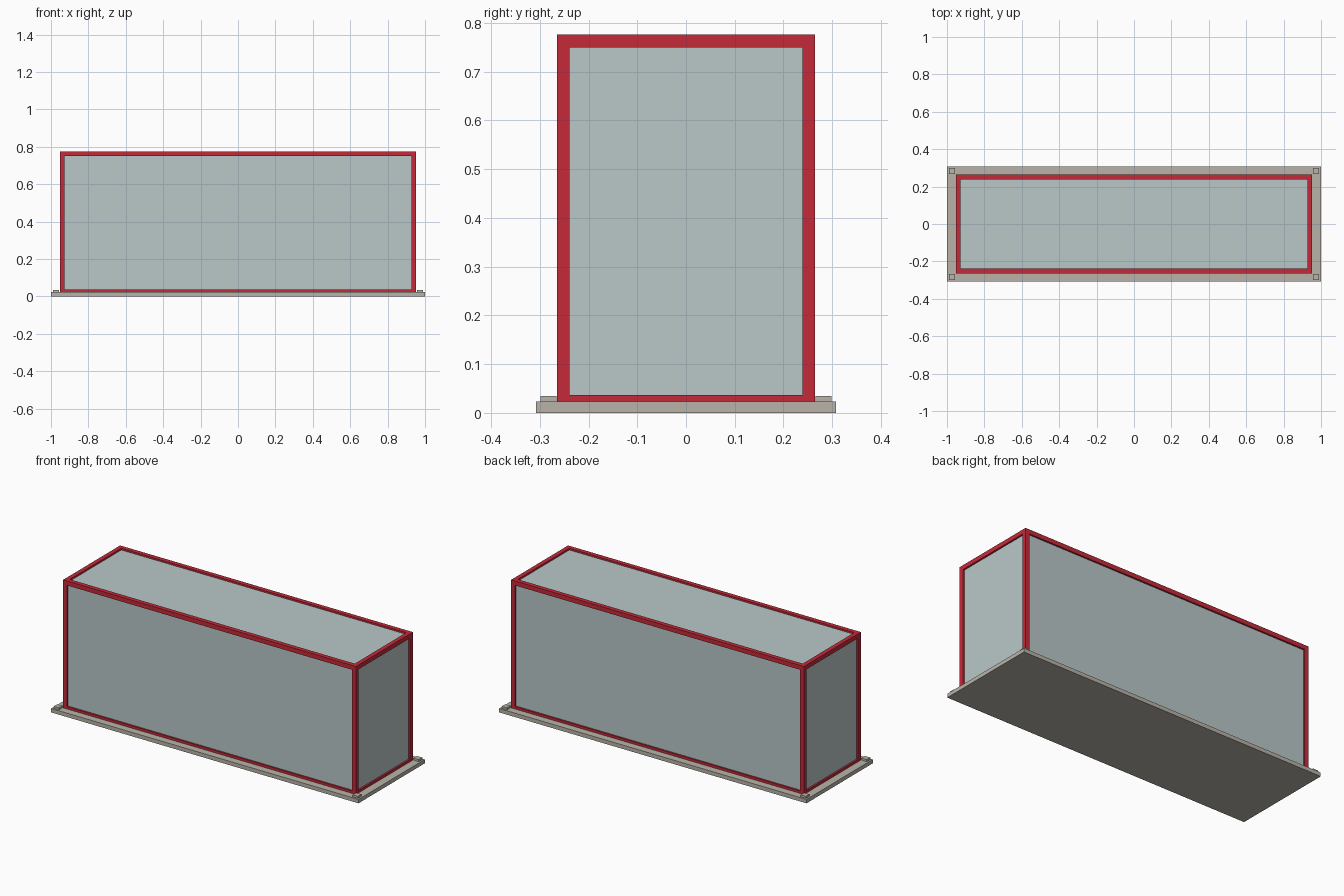
import bpy

cube = bpy.data.objects.get("Cube")
if cube:
    bpy.data.objects.remove(cube, do_unlink=True)


def make_material(name, rgb):
    mat = bpy.data.materials.new(name)
    mat.use_nodes = True
    mat.diffuse_color = (*rgb, 1)
    mat.node_tree.nodes["Principled BSDF"].inputs["Base Color"].default_value = (*rgb, 1)
    return mat


red = make_material("red frame", (0.56, 0.023, 0.042))
glass = make_material("pale glass", (0.49, 0.58, 0.58))
stone = make_material("warm grey stone", (0.48, 0.455, 0.40))


def box(name, low, high, mat):
    """Box between two opposite corners."""
    bpy.ops.mesh.primitive_cube_add(size=1)
    obj = bpy.context.object
    obj.name = name
    for v in obj.data.vertices:
        v.co = [h if c > 0 else l for c, l, h in zip(v.co, low, high)]
    obj.data.materials.append(mat)
    return obj


X, Y = 0.953, 0.265          # outer half sizes of the frame
BOTTOM, TOP = 0.011, 0.776   # frame heights, the sill is sunk in the base
BAR = 0.026                  # bar thickness
INSET = 0.01                 # glass recess
PANE = 0.006                 # glass thickness
DECK = 0.023                 # top of the base slab

# Base slab
box("base_slab", (-1, -0.308, 0), (1, 0.308, DECK), stone)

sides = (("right", -1), ("left", 1))
depths = (("front", -1), ("back", 1))


def span(sign, outer, size):
    """Low and high limits of a bar lying inside an outer limit."""
    return sorted((sign * outer, sign * (outer - size)))


# Corner posts and base pads
for side, sx in sides:
    for depth, sy in depths:
        x0, x1 = span(sx, X, BAR)
        y0, y1 = span(sy, Y, BAR)
        box(f"{depth}_{side}_post", (x0, y0, BOTTOM), (x1, y1, TOP), red)
        x0, x1 = span(sx, 0.99, 0.034)
        y0, y1 = span(sy, 0.299, 0.033)
        box(f"{depth}_{side}_pad", (x0, y0, DECK), (x1, y1, 0.035), stone)

# Horizontal rails between the posts
for level, z in (("lower", BOTTOM), ("upper", TOP - BAR)):
    for depth, sy in depths:
        y0, y1 = span(sy, Y, BAR)
        box(f"{depth}_{level}_rail", (BAR - X, y0, z), (X - BAR, y1, z + BAR), red)
    for side, sx in sides:
        x0, x1 = span(sx, X, BAR)
        box(f"{side}_{level}_rail", (x0, BAR - Y, z), (x1, Y - BAR, z + BAR), red)

# Recessed glass panes
LIP = BAR - INSET
for depth, sy in depths:
    y0, y1 = span(sy, Y - INSET, PANE)
    box(f"{depth}_pane", (LIP - X, y0, DECK), (X - LIP, y1, TOP - LIP), glass)
for side, sx in sides:
    x0, x1 = span(sx, X - INSET, PANE)
    box(f"{side}_pane", (x0, LIP - Y, DECK), (x1, Y - LIP, TOP - LIP), glass)
box("roof_pane", (LIP - X, LIP - Y, TOP - INSET - PANE),
    (X - LIP, Y - LIP, TOP - INSET), glass)
